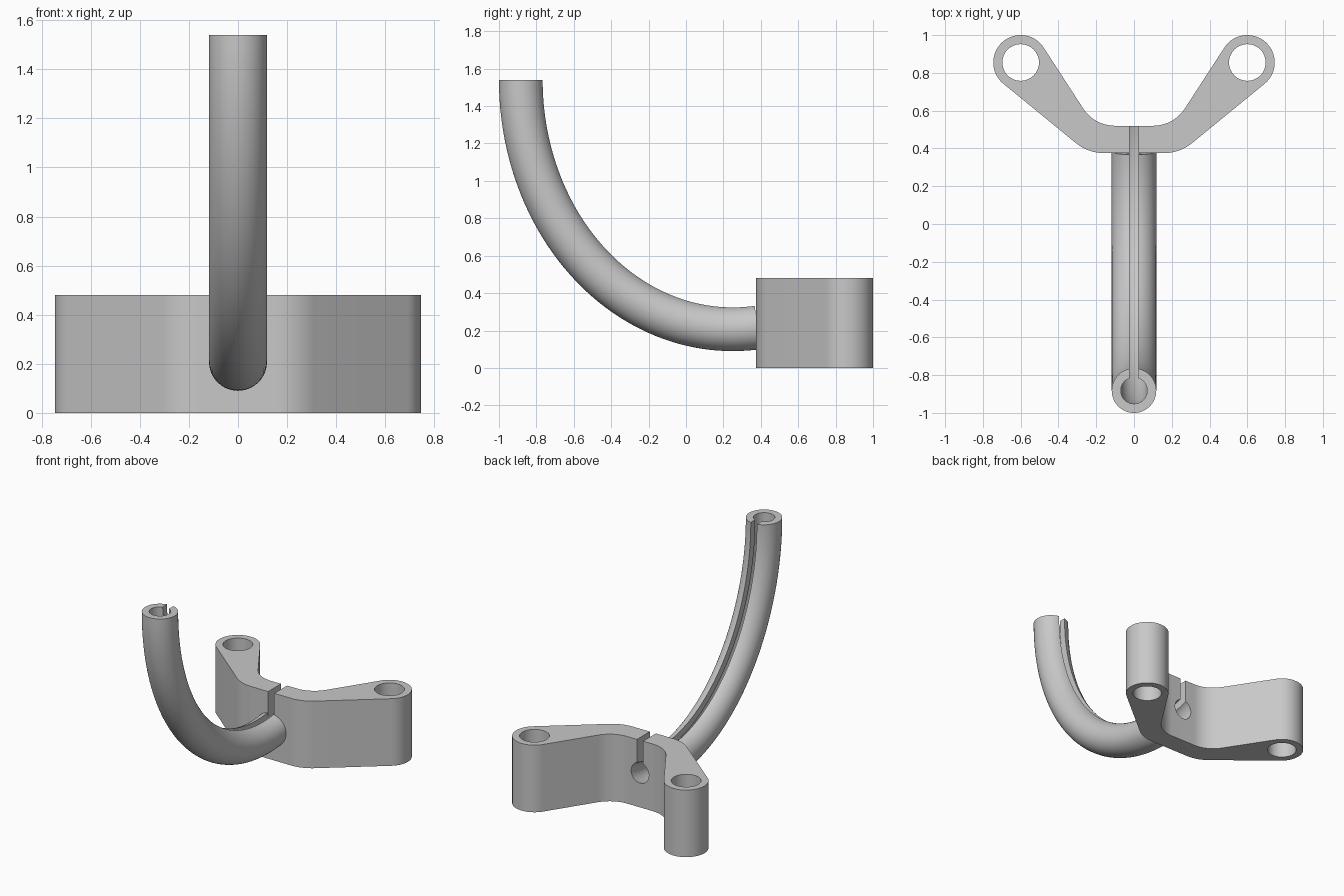
import bpy, bmesh
from math import sin, cos, pi, tan, asin, radians
from mathutils import Vector

if "Cube" in bpy.data.objects:
    bpy.data.objects.remove(bpy.data.objects["Cube"])

grey = bpy.data.materials.new("light grey")
grey.use_nodes = True
grey.diffuse_color = (0.58, 0.58, 0.58, 1)
grey.node_tree.nodes["Principled BSDF"].inputs["Base Color"].default_value = grey.diffuse_color

HEIGHT, FRONT, BACK = 0.48, 0.375, 0.52
BOSS, BOSS_R, HOLE_R = Vector((0.6, 0.855)), 0.145, 0.097
TUBE_R, BORE_R, SLOT = 0.118, 0.07, 0.024
PATH_C, PATH_A, PATH_B = Vector((0.25, 1.54)), 1.132, 1.332


def arc(cx, cy, r, a0, a1, n):
    return [Vector((cx + r * cos(a0 + (a1 - a0) * i / n),
                    cy + r * sin(a0 + (a1 - a0) * i / n))) for i in range(n + 1)]


def skin(name, rings):
    """Join matching rings of points into a closed solid."""
    bm = bmesh.new()
    loops = [[bm.verts.new(p) for p in ring] for ring in rings]
    n = len(loops[0])
    for a, b in zip(loops, loops[1:]):
        for i in range(n):
            j = (i + 1) % n
            bm.faces.new((a[i], a[j], b[j], b[i]))
    bm.faces.new(loops[0])
    bm.faces.new(loops[-1])
    bmesh.ops.recalc_face_normals(bm, faces=bm.faces[:])
    mesh = bpy.data.meshes.new(name)
    bm.to_mesh(mesh)
    bm.free()
    mesh.materials.append(grey)
    obj = bpy.data.objects.new(name, mesh)
    bpy.context.collection.objects.link(obj)
    return obj


def prism(name, outline, z0, z1):
    return skin(name, [[(p.x, p.y, z) for p in outline] for z in (z0, z1)])


def sweep(name, section, t0, t1, steps):
    """Sweep a section (x, inward offset) along the elliptical bend."""
    rings = []
    for i in range(steps + 1):
        t = t0 + (t1 - t0) * i / steps
        y, z = PATH_C.x - PATH_A * cos(t), PATH_C.y - PATH_B * sin(t)
        inward = Vector((cos(t) / PATH_A, sin(t) / PATH_B)).normalized()
        rings.append([(p.x, y + inward.x * p.y, z + inward.y * p.y) for p in section])
    return skin(name, rings)


def angle_at(y):
    return pi / 2 + asin((y - PATH_C.x) / PATH_A)


def activate(obj):
    bpy.ops.object.select_all(action='DESELECT')
    obj.select_set(True)
    bpy.context.view_layer.objects.active = obj


def cut(obj, cutter):
    cutter.hide_render = True
    mod = obj.modifiers.new("cut", 'BOOLEAN')
    mod.operation, mod.solver, mod.object = 'DIFFERENCE', 'EXACT', cutter
    activate(obj)
    bpy.ops.object.modifier_apply(modifier=mod.name)
    bpy.data.objects.remove(cutter)


# Bracket outline: right half as rounded bends and a boss, then mirrored
outer, inner = radians(39.3), radians(57)
p_out = BOSS + BOSS_R * Vector((sin(outer), -cos(outer)))
p_in = BOSS + BOSS_R * Vector((-sin(inner), cos(inner)))
x_out = p_out.x - (p_out.y - FRONT) / tan(outer)
x_in = p_in.x - (p_in.y - BACK) / tan(inner)
r_out, r_in = 0.24, 0.2
half = arc(x_out - r_out * tan(outer / 2), FRONT + r_out, r_out, -pi / 2, outer - pi / 2, 12)
half += arc(BOSS.x, BOSS.y, BOSS_R, outer - pi / 2, inner + pi / 2, 40)
half += arc(x_in - r_in * tan(inner / 2), BACK + r_in, r_in, inner - pi / 2, -pi / 2, 14)
outline = half + [Vector((-p.x, p.y)) for p in reversed(half)]
bracket = prism("mounting_bracket", outline, 0, HEIGHT)

# Vertical bolt holes in both bosses
for side in (-1, 1):
    circle = arc(side * BOSS.x, BOSS.y, HOLE_R, 0, 2 * pi, 48)[:-1]
    cut(bracket, prism("bolt_hole_cutter", circle, -0.1, HEIGHT + 0.1))

# Keyhole passage through the bracket, open at the top
gap_in, gap_out = asin(SLOT / BORE_R), asin(SLOT / TUBE_R)
bore = arc(0, 0, BORE_R, pi / 2 + gap_in, 5 * pi / 2 - gap_in, 36)
keyhole = bore + [Vector((SLOT, 0.5)), Vector((-SLOT, 0.5))]
cut(bracket, sweep("passage_cutter", keyhole, angle_at(0.3), angle_at(0.62), 12))

# Curved tube with a lengthwise slit on its inner side
shell = arc(0, 0, TUBE_R, pi / 2 + gap_out, 5 * pi / 2 - gap_out, 48)
tube = sweep("slotted_tube", shell + bore[::-1], 0, angle_at(FRONT + 0.008), 64)

for obj in (bracket, tube):
    activate(obj)
    bpy.ops.object.shade_smooth_by_angle(angle=radians(30))
